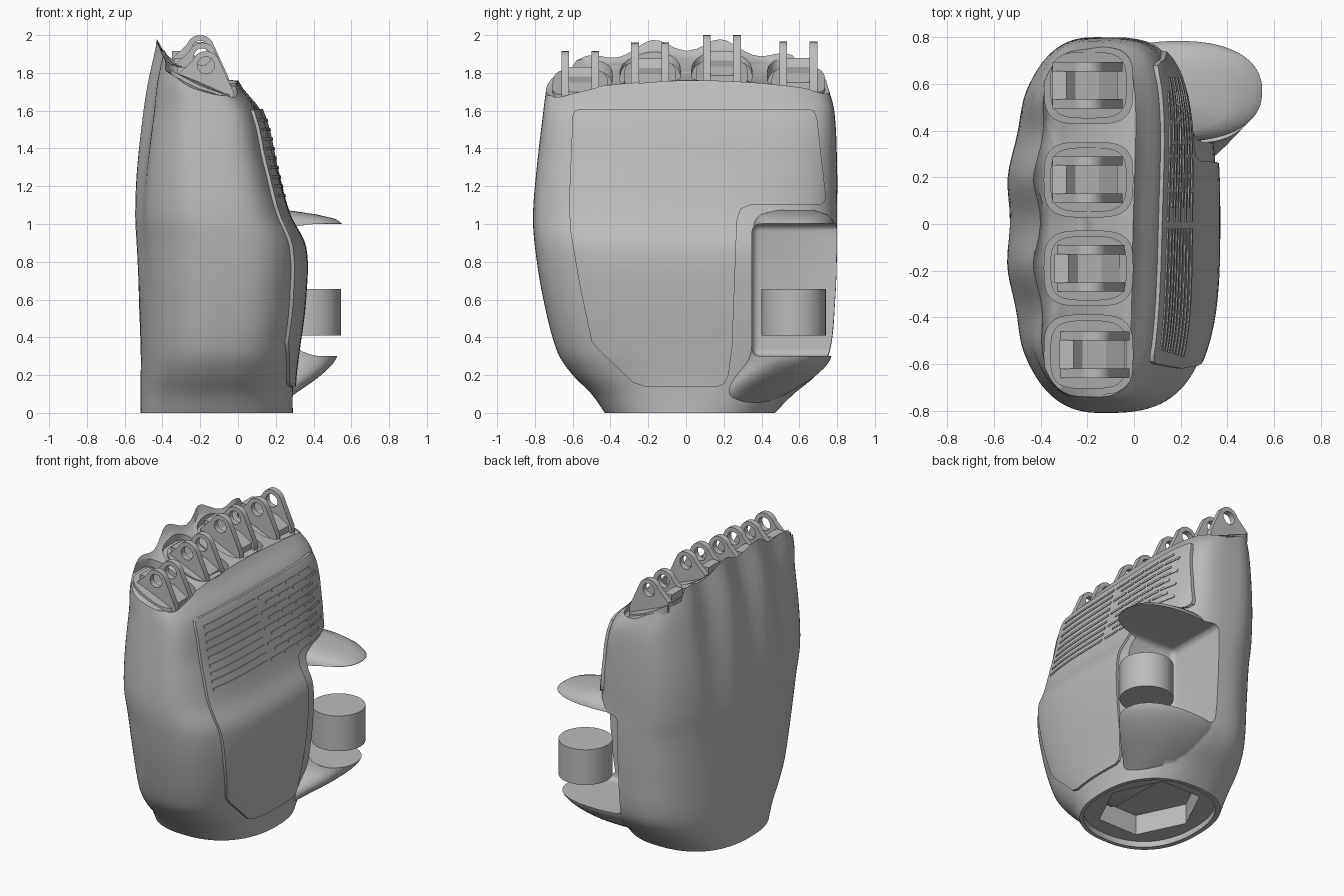
import bpy, bmesh, math
from math import cos, sin, pi
from mathutils import Vector

cube = bpy.data.objects.get("Cube")
if cube:
    bpy.data.objects.remove(cube)

grey = bpy.data.materials.new("plain_grey")
grey.use_nodes = True
grey.diffuse_color = (0.5, 0.5, 0.5, 1)
grey.node_tree.nodes["Principled BSDF"].inputs["Base Color"].default_value = grey.diffuse_color


# ---------- helpers ----------
def finish(name, bm):
    bmesh.ops.recalc_face_normals(bm, faces=bm.faces)
    me = bpy.data.meshes.new(name)
    bm.to_mesh(me)
    bm.free()
    me.materials.append(grey)
    ob = bpy.data.objects.new(name, me)
    bpy.context.collection.objects.link(ob)
    return ob


def activate(ob):
    bpy.ops.object.select_all(action='DESELECT')
    ob.select_set(True)
    bpy.context.view_layer.objects.active = ob


def smooth(ob, angle=35):
    activate(ob)
    bpy.ops.object.shade_smooth_by_angle(angle=math.radians(angle))


def boolean(ob, other, operation='DIFFERENCE'):
    other.hide_render = True
    mod = ob.modifiers.new("cut", 'BOOLEAN')
    mod.object, mod.operation, mod.solver = other, operation, 'EXACT'
    activate(ob)
    bpy.ops.object.modifier_apply(modifier=mod.name)
    bpy.data.objects.remove(other)


def bevel(ob, width, segments=4):
    mod = ob.modifiers.new("round", 'BEVEL')
    mod.width, mod.segments = width, segments
    activate(ob)
    bpy.ops.object.modifier_apply(modifier=mod.name)


def loft(name, rings):
    """Skin closed rings of points and cap both ends."""
    bm = bmesh.new()
    rows = [[bm.verts.new(p) for p in r] for r in rings]
    n = len(rows[0])
    for a, b in zip(rows, rows[1:]):
        for i in range(n):
            j = (i + 1) % n
            bm.faces.new((a[i], a[j], b[j], b[i]))
    bm.faces.new(rows[0][::-1])
    bm.faces.new(rows[-1])
    return finish(name, bm)


def prism(name, pts, low, high, axis):
    """Extrude a 2D outline along an axis; pts hold the other two coordinates."""
    def place(p, h):
        v = list(p)
        v.insert(axis, h)
        return v
    return loft(name, [[place(p, low) for p in pts], [place(p, high) for p in pts]])


def oval(cx, cy, rx, ry, n=2.0, count=48):
    out = []
    for i in range(count):
        c, s = cos(2 * pi * i / count), sin(2 * pi * i / count)
        out.append((cx + rx * math.copysign(abs(c) ** (2 / n), c),
                    cy + ry * math.copysign(abs(s) ** (2 / n), s)))
    return out


def sample(table, z):
    """Smooth interpolation of table rows (z, values...)."""
    z = min(max(z, table[0][0]), table[-1][0])
    k = 0
    while k < len(table) - 2 and z > table[k + 1][0]:
        k += 1
    a, b = table[k], table[k + 1]
    p, q = table[max(k - 1, 0)], table[min(k + 2, len(table) - 1)]
    h = b[0] - a[0]
    t = (z - a[0]) / h
    out = []
    for i in range(1, len(a)):
        m0 = (b[i] - p[i]) / (b[0] - p[0]) * h
        m1 = (q[i] - a[i]) / (q[0] - a[0]) * h
        out.append((2*t**3 - 3*t*t + 1) * a[i] + (t**3 - 2*t*t + t) * m0
                   + (3*t*t - 2*t**3) * b[i] + (t**3 - t*t) * m1)
    return out


# ---------- palm shell: z, back, palm side, front end, rear end, palm squareness ----------
SHELL = [(0, -.515, .29, -.43, .47, 2.3), (.1, -.515, .29, -.5, .57, 2.4),
         (.2, -.515, .295, -.6, .69, 2.6), (.32, -.515, .31, -.68, .76, 2.8),
         (.6, -.525, .345, -.755, .79, 2.9), (.88, -.54, .345, -.8, .8, 3),
         (1.05, -.548, .262, -.81, .8, 3.4), (1.3, -.538, .19, -.79, .8, 4),
         (1.6, -.505, .11, -.755, .785, 4.6), (1.75, -.48, 0, -.735, .745, 3.8),
         (1.95, -.435, -.03, -.7, .7, 3)]


def knuckle_valley(y):
    return .5 + .5 * cos(2 * pi * (y - .01) / .38) if abs(y) < .57 else 0


def shell_point(theta, z, grow=0):
    x0, x1, y0, y1, square = sample(SHELL, z)
    c, s = cos(theta), sin(theta)
    n = square if c > 0 else 2.4
    x = (x0 + x1) / 2 + (x1 - x0 + 2 * grow) / 2 * math.copysign(abs(c) ** (2 / n), c)
    y = (y0 + y1) / 2 + (y1 - y0 + 2 * grow) / 2 * math.copysign(abs(s) ** (2 / n), s)
    if c < 0:
        fade = min(max((z - .6) / 1.1, 0), 1)
        x += .042 * fade * -c * knuckle_valley(y)
    else:
        # the upper palm turns slightly toward the front
        fade = min(max((z - 1) / .4, 0), 1)
        x += .03 * fade * c ** .5 * y
    return x, y


def top_height(x, y):
    s = min(max(-x / .43, 0), 1.1)
    u = min(abs(y - .05) / .78, 1)
    return (1.68 + .08 * (1 - u * u) - .035 * u ** 8
            + s ** 1.7 * (.19 - .035 * knuckle_valley(y)))


def shell(name, grow=0, count=128, levels=48):
    angles = [2 * pi * i / count for i in range(count)]
    tops = [top_height(*shell_point(a, 1.78)) for a in angles]
    rings = []
    for k in range(levels + 1):
        rings.append([(*shell_point(a, t * k / levels, grow), t * k / levels)
                      for a, t in zip(angles, tops)])
    rim = rings[-1]
    for f in (.9, .75, .55, .3, .1):
        ring = []
        for x, y, z in rim:
            px, py = -.22 + (x + .22) * f, y * f
            ring.append((px, py, top_height(px, py)))
        rings.append(ring)
    return loft(name, rings)


palm = shell("palm_shell")

# thumb root, merged into the palm
THUMB = [(.02, .04, .2, .15, .15), (.1, .1, .34, .2, .19), (.2, .14, .47, .3, .22),
         (.3, .17, .55, .355, .22), (.6, .19, .565, .36, .215), (1, .19, .57, .36, .215),
         (1.03, .19, .57, .32, .2), (1.05, .18, .57, .24, .18), (1.075, .15, .57, .1, .1)]
rings = []
for k in range(45):
    z = .02 + 1.055 * k / 44
    rings.append([(x, y, z) for x, y in oval(*sample(THUMB, z), n=2.3, count=96)])
boolean(palm, loft("thumb_root", rings), 'UNION')

# thumb opening
opening = prism("opening_cutter", [(-.03, .35), (-.03, 1.2), (1, 1.2), (1, .35)], .3, 1.0, 2)
bevel(opening, .04)
boolean(palm, opening)

# wrist socket
boolean(palm, prism("socket_cutter", oval(-.11, .02, .375, .425, 2.3), -.1, .04, 2))
boolean(palm, prism("hex_cutter", oval(-.11, .02, .3, .36, 2, 6), -.1, .18, 2))

# ---------- fingers: centre y, pivot x, pivot z, half length of pocket ----------
FINGERS = [(-.56, -.17, 1.84, .17), (-.19, -.19, 1.885, .16),
           (.19, -.2, 1.925, .16), (.595, -.2, 1.89, .165)]


def pocket(name, y, half, lift, size, height):
    """Rounded slab lying on the slope of the palm top."""
    base = [(px, py) for px, py in oval(-.195, y, .19 * size, half * size, 3.6)]
    floor = lambda px: top_height(px, y) + lift
    return loft(name, [[(px, py, floor(px)) for px, py in base],
                       [(px, py, floor(px) + height) for px, py in base]])


for i, (y, px, pz, half) in enumerate(FINGERS, 1):
    boolean(palm, pocket("pocket_cutter", y, half, -.05, 1, .4))
    smooth(pocket(f"finger_pad_{i}", y, half, -.08, .86, .055))

    # hinge lugs with a pin hole
    arc = [(px + .075 * cos(a), pz + .075 * sin(a))
           for a in (math.radians(20 + 14 * k) for k in range(11))]
    outline = arc + [(px - .15, pz - .05), (px - .15, pz - .12), (px + .06, pz - .21),
                     (px + .15, pz - .2), (px + .15, pz - .15)]
    for side in (-1, 1):
        mid = y + side * .08
        lug = prism(f"hinge_lug_{i}_{'front' if side < 0 else 'rear'}", outline, mid - .02, mid + .02, 1)
        boolean(lug, prism("pin_cutter", oval(px, pz, .045, .045, 2, 24), mid - .1, mid + .1, 1))
        smooth(lug)

    # stop block between the lugs
    prism(f"stop_block_{i}", [(px - .15, pz - .01), (px - .09, pz - .01), (px - .05, pz - .06),
                              (px + .05, pz - .09), (px + .13, pz - .14), (px + .13, pz - .2),
                              (px - .15, pz - .12)], y - .062, y + .062, 1)
smooth(palm)

# ---------- raised palm panel ----------
PANEL = [(-.6, 1.57), (-.59, 1.6), (-.56, 1.61), (.64, 1.61), (.68, 1.6), (.695, 1.55), (.74, 1.15),
         (.735, 1.12), (.71, 1.1), (.34, 1.1), (.29, 1.08), (.27, 1.02), (.245, .35), (.225, .2),
         (.205, .155), (.17, .14), (-.22, .14), (-.28, .16), (-.46, .33), (-.5, .38),
         (-.56, .66), (-.61, .95), (-.62, 1.1)]
panel = prism("palm_panel", PANEL, -.05, 1, 0)
boolean(panel, shell("panel_skin", .016), 'INTERSECT')
smooth(panel)

# grip ridges: long bars at the front, staggered short bars at the rear
bm = bmesh.new()
for row in range(9):
    z = 1.15 + .05 * row
    spans = [(-.57 + .004 * row, -.02)]
    start = .01 + .06 * (row % 2)
    spans += [(start + .145 * k, start + .145 * k + .125) for k in range(4)]
    for a, b in spans:
        cell = bmesh.ops.create_cube(bm, size=1)["verts"]
        bmesh.ops.scale(bm, vec=(.6, b - a, .016), verts=cell)
        bmesh.ops.translate(bm, vec=Vector((.32, (a + b) / 2, z)), verts=cell)
ridges = finish("grip_ridges", bm)
boolean(ridges, shell("ridge_skin", .021), 'INTERSECT')
smooth(ridges)

# ---------- thumb pivot drum ----------
smooth(prism("thumb_drum", oval(.375, .57, .17, .17, 2, 64), .41, .655, 2))
